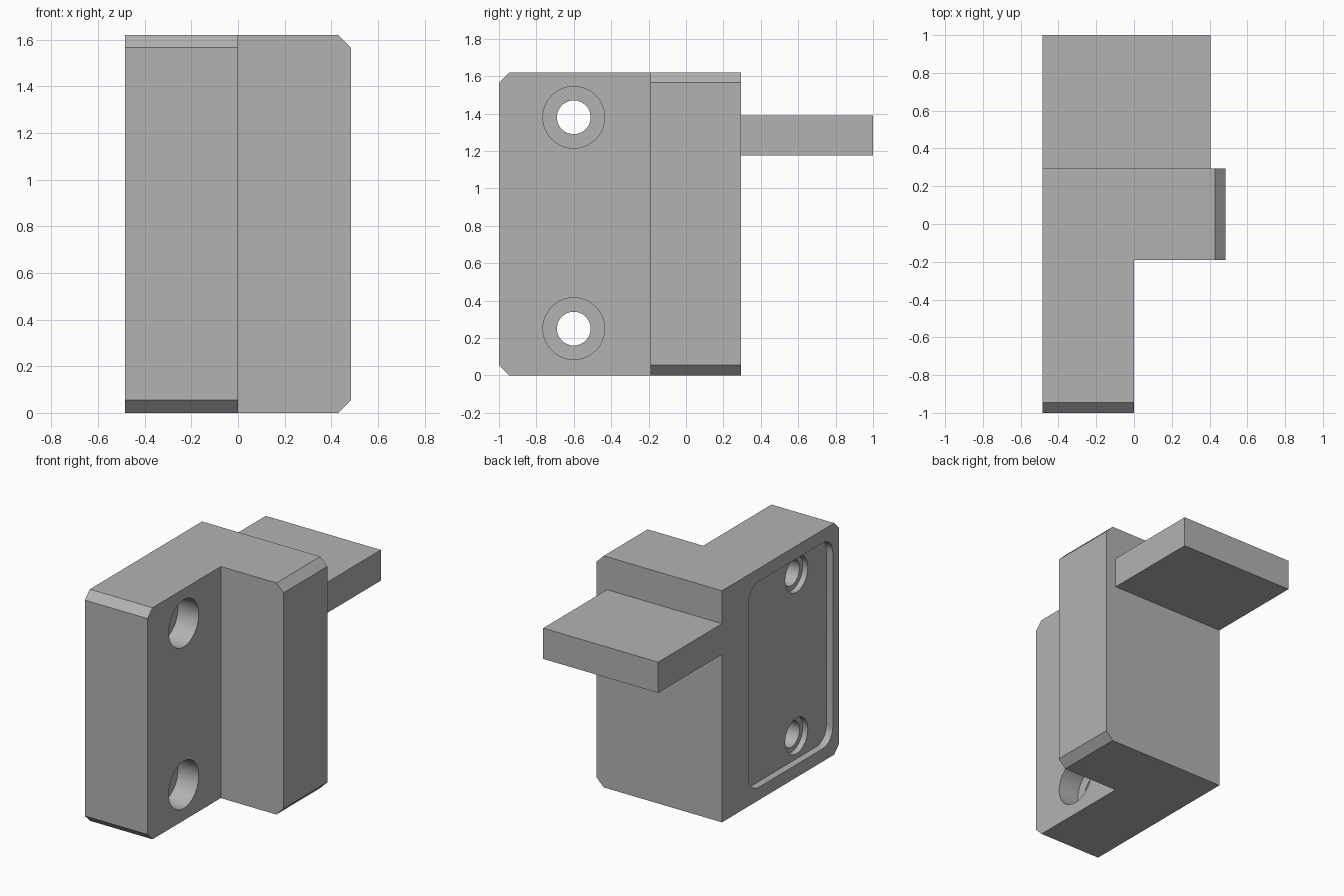
import bpy
import bmesh
import math
from mathutils import Matrix, Vector

old = bpy.data.objects.get("Cube")
if old:
    bpy.data.objects.remove(old, do_unlink=True)

HALF = 0.485       # half width of the bracket
BACK = 0.295       # rear face of the body
HEIGHT = 1.62
CHAMFER = 0.055

grey = bpy.data.materials.new("plain grey")
grey.use_nodes = True
colour = (0.45, 0.45, 0.45, 1)
grey.diffuse_color = colour
grey.node_tree.nodes["Principled BSDF"].inputs["Base Color"].default_value = colour


def finish(bm, name):
    bmesh.ops.recalc_face_normals(bm, faces=bm.faces)
    mesh = bpy.data.meshes.new(name)
    bm.to_mesh(mesh)
    bm.free()
    mesh.materials.append(grey)
    obj = bpy.data.objects.new(name, mesh)
    bpy.context.collection.objects.link(obj)
    return obj


def box(name, low, high, round_x=0):
    low, high = Vector(low), Vector(high)
    bm = bmesh.new()
    bmesh.ops.create_cube(bm, size=1, matrix=Matrix.Translation((low + high) / 2)
                          @ Matrix.Diagonal((*(high - low), 1)))
    if round_x:
        edges = [e for e in bm.edges
                 if abs(e.verts[0].co.x - e.verts[1].co.x) > 0.01]
        bmesh.ops.bevel(bm, geom=edges, offset=round_x, segments=10,
                        profile=0.5, affect='EDGES')
    return finish(bm, name)


def cylinder_x(name, radius, x0, x1, y, z):
    bm = bmesh.new()
    bmesh.ops.create_cone(bm, cap_ends=True, segments=64, radius1=radius,
                          radius2=radius, depth=x1 - x0,
                          matrix=Matrix.Translation(((x0 + x1) / 2, y, z))
                          @ Matrix.Rotation(math.pi / 2, 4, 'Y'))
    return finish(bm, name)


def combine(target, tool, operation):
    tool.hide_render = True
    mod = target.modifiers.new(tool.name, 'BOOLEAN')
    mod.operation = operation
    mod.solver = 'EXACT'
    mod.object = tool
    bpy.context.view_layer.objects.active = target
    bpy.ops.object.modifier_apply(modifier=mod.name)
    bpy.data.objects.remove(tool, do_unlink=True)


# L-shaped body with chamfered ends on both arms
outline = [(-HALF, -1), (0, -1), (0, -0.19), (HALF, -0.19), (HALF, BACK), (-HALF, BACK)]
bm = bmesh.new()
base = bm.faces.new([bm.verts.new((x, y, 0)) for x, y in outline])
raised = bmesh.ops.extrude_face_region(bm, geom=[base])["geom"]
bmesh.ops.translate(bm, vec=(0, 0, HEIGHT),
                    verts=[v for v in raised if isinstance(v, bmesh.types.BMVert)])
bmesh.ops.recalc_face_normals(bm, faces=bm.faces)
ends = [e for e in bm.edges
        if abs(e.verts[0].co.z - e.verts[1].co.z) < 0.01
        and (all(v.co.y < -0.99 for v in e.verts)
             or all(v.co.x > HALF - 0.01 for v in e.verts))]
bmesh.ops.bevel(bm, geom=ends, offset=CHAMFER, segments=1, affect='EDGES')
body = finish(bm, "bracket_body")

# Rear shelf, flush with the right side
combine(body, box("rear_shelf", (-HALF, 0.1, 1.175), (0.405, 1, 1.39)), 'UNION')

# Shallow rounded pocket on the right side
combine(body, box("side_pocket", (-0.7, -0.93, 0.09), (-0.435, 0.0, 1.53), 0.11),
        'DIFFERENCE')

# Two bolt holes, counterbored from both sides
for z in (0.25, 1.38):
    combine(body, cylinder_x("bolt_hole", 0.09, -0.7, 0.2, -0.6, z), 'DIFFERENCE')
    combine(body, cylinder_x("head_recess", 0.165, -0.16, 0.2, -0.6, z), 'DIFFERENCE')
    combine(body, cylinder_x("inner_recess", 0.125, -0.7, -0.395, -0.6, z), 'DIFFERENCE')

# Smooth curved walls, sharp edges
bpy.ops.object.select_all(action='DESELECT')
body.select_set(True)
bpy.context.view_layer.objects.active = body
bpy.ops.object.shade_smooth_by_angle(angle=math.radians(30))
